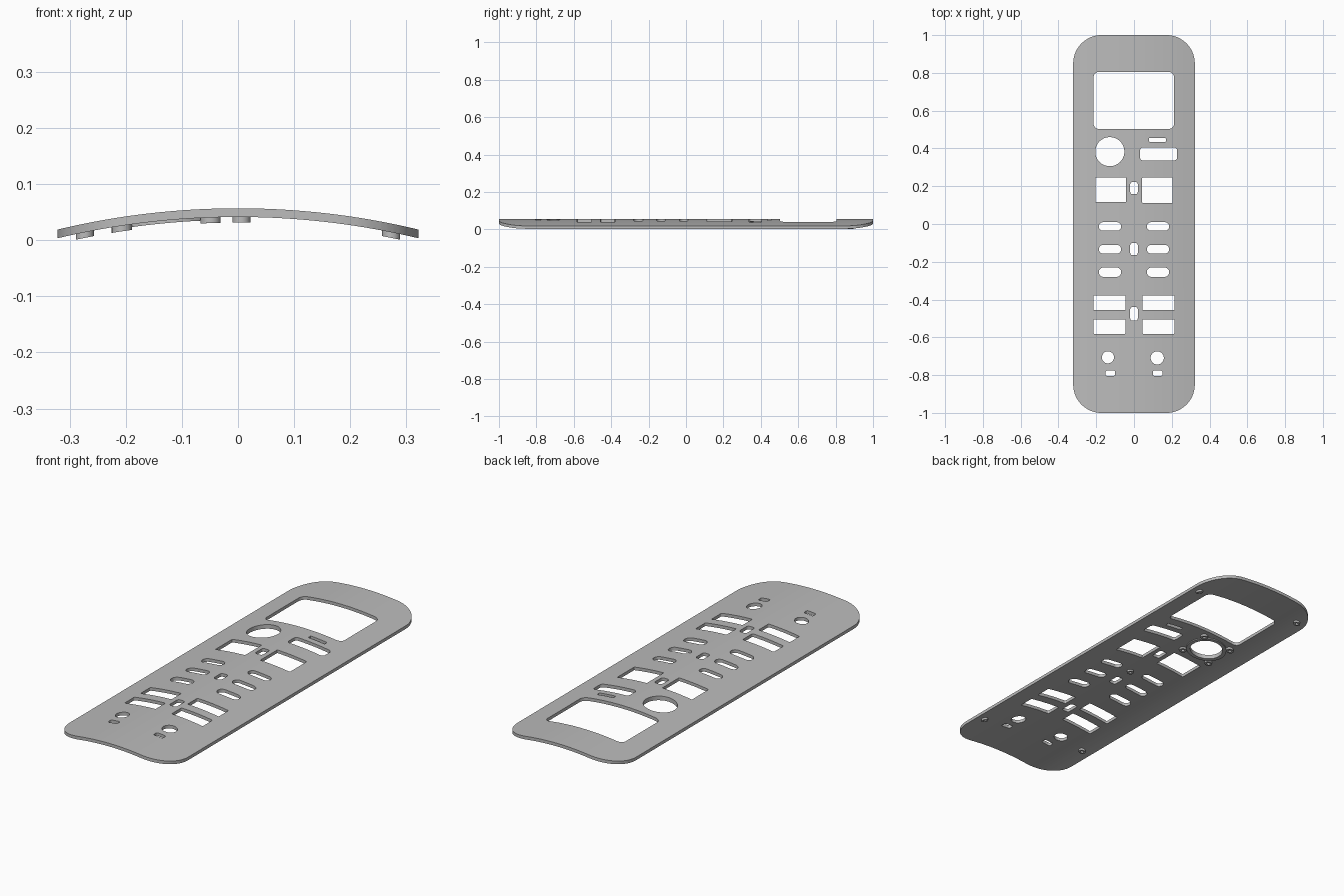
import bpy, bmesh, math

if "Cube" in bpy.data.objects:
    bpy.data.objects.remove(bpy.data.objects["Cube"])

RADIUS = 1.383   # bend of the plate across its width
CREST = 0.057
THICK = 0.0155

grey = bpy.data.materials.new("plain grey")
grey.use_nodes = True
grey.diffuse_color = (0.5, 0.5, 0.5, 1)
grey.node_tree.nodes["Principled BSDF"].inputs["Base Color"].default_value = (0.5, 0.5, 0.5, 1)


def top_z(x):
    return CREST - RADIUS + math.sqrt(RADIUS ** 2 - x * x)


def under_z(x):
    return top_z(x) - THICK


def make(name, bm):
    bmesh.ops.recalc_face_normals(bm, faces=bm.faces)
    mesh = bpy.data.meshes.new(name)
    bm.to_mesh(mesh)
    bm.free()
    mesh.materials.append(grey)
    obj = bpy.data.objects.new(name, mesh)
    bpy.context.collection.objects.link(obj)
    return obj


def prism(bm, points, vector):
    face = bm.faces.new([bm.verts.new(p) for p in points])
    new = bmesh.ops.extrude_face_region(bm, geom=[face])["geom"]
    bmesh.ops.translate(bm, vec=vector, verts=[v for v in new if isinstance(v, bmesh.types.BMVert)])


def rounded(bm, x0, x1, y0, y1, r, steps=8):
    """Upright prism with a rounded rectangle outline."""
    r = min(r, (x1 - x0) / 2 - 0.0005, (y1 - y0) / 2 - 0.0005)
    corners = [(x1 - r, y1 - r), (x0 + r, y1 - r), (x0 + r, y0 + r), (x1 - r, y0 + r)]
    points = []
    for i, (cx, cy) in enumerate(corners):
        for k in range(steps + 1):
            a = (i + k / steps) * math.pi / 2
            points.append((cx + r * math.cos(a), cy + r * math.sin(a), -0.1))
    prism(bm, points, (0, 0, 0.3))


def slot(bm, cx, cy, w, h, r):
    rounded(bm, cx - w / 2, cx + w / 2, cy - h / 2, cy + h / 2, r)


def disc(bm, cx, cy, r, steps=48):
    angles = [2 * math.pi * i / steps for i in range(steps)]
    prism(bm, [(cx + r * math.cos(a), cy + r * math.sin(a), -0.1) for a in angles], (0, 0, 0.3))


def apply_boolean(obj, cutter, operation):
    cutter.hide_render = True
    mod = obj.modifiers.new("cut", "BOOLEAN")
    mod.object, mod.operation, mod.solver = cutter, operation, "EXACT"
    bpy.context.view_layer.objects.active = obj
    bpy.ops.object.modifier_apply(modifier=mod.name)
    bpy.data.objects.remove(cutter)


def smooth(obj):
    bpy.ops.object.select_all(action="DESELECT")
    obj.select_set(True)
    bpy.context.view_layer.objects.active = obj
    bpy.ops.object.shade_smooth_by_angle(angle=math.radians(30))


def tube(name, cx, cy, outer, inner, depth, steps=24):
    """Collar hanging below the plate and following its bend."""
    bm = bmesh.new()
    rows = []
    for r, drop in ((outer, -0.002), (outer, depth), (inner, depth), (inner, -0.002)):
        row = []
        for i in range(steps):
            a = 2 * math.pi * i / steps
            x, y = cx + r * math.cos(a), cy + r * math.sin(a)
            row.append(bm.verts.new((x, y, under_z(x) - drop)))
        rows.append(row)
    for j in range(4):
        a, b = rows[j], rows[(j + 1) % 4]
        for i in range(steps):
            k = (i + 1) % steps
            bm.faces.new((a[i], a[k], b[k], b[i]))
    smooth(make(name, bm))


# Bent slab, trimmed to a rounded outline
bm = bmesh.new()
xs = [-0.34 + 0.68 * i / 64 for i in range(65)]
section = [(x, -1.1, top_z(x)) for x in xs] + [(x, -1.1, under_z(x)) for x in reversed(xs)]
prism(bm, section, (0, 2.2, 0))
plate = make("curved_plate", bm)
bm = bmesh.new()
rounded(bm, -0.322, 0.322, -1, 1, 0.15, 16)
apply_boolean(plate, make("outline_cutter", bm), "INTERSECT")

# Openings
bm = bmesh.new()
rounded(bm, -0.214, 0.212, 0.503, 0.805, 0.028)        # display window
disc(bm, -0.128, 0.383, 0.077, 64)                     # large round opening
slot(bm, 0.124, 0.445, 0.09, 0.02, 0.004)
rounded(bm, 0.032, 0.228, 0.337, 0.405, 0.015)
rounded(bm, -0.205, -0.043, 0.116, 0.247, 0.004)
rounded(bm, 0.043, 0.205, 0.112, 0.245, 0.004)
for y, h in ((0.19, 0.064), (-0.133, 0.064), (-0.476, 0.072)):
    slot(bm, 0, y, 0.04, h, 0.012)                     # centre light slots
for side in (-1, 1):
    for y, h in ((-0.013, 0.045), (-0.134, 0.046), (-0.255, 0.05)):
        slot(bm, side * 0.127, y, 0.118, h, 0.025)     # pill openings
    for y in (-0.418, -0.543):
        slot(bm, side * 0.129, y, 0.17, 0.077, 0.005)  # rocker openings
    slot(bm, side * 0.125, -0.79, 0.05, 0.028, 0.008)
disc(bm, -0.138, -0.706, 0.032)
disc(bm, 0.123, -0.709, 0.035)
apply_boolean(plate, make("opening_cutter", bm), "DIFFERENCE")
smooth(plate)

# Collar and lugs under the round opening
tube("round_collar", -0.128, 0.383, 0.095, 0.077, 0.005, 64)
for sx in (-1, 1):
    for sy in (-1, 1):
        tube("collar_lug", -0.128 + sx * 0.079, 0.383 + sy * 0.079, 0.018, 0.008, 0.01)

# Screw bosses under the plate
for x, y in ((-0.273, 0.88), (0.273, 0.81), (0.273, -0.78), (-0.273, -0.71), (0.006, -0.02)):
    tube("screw_boss", x, y, 0.016, 0.007, 0.01)
